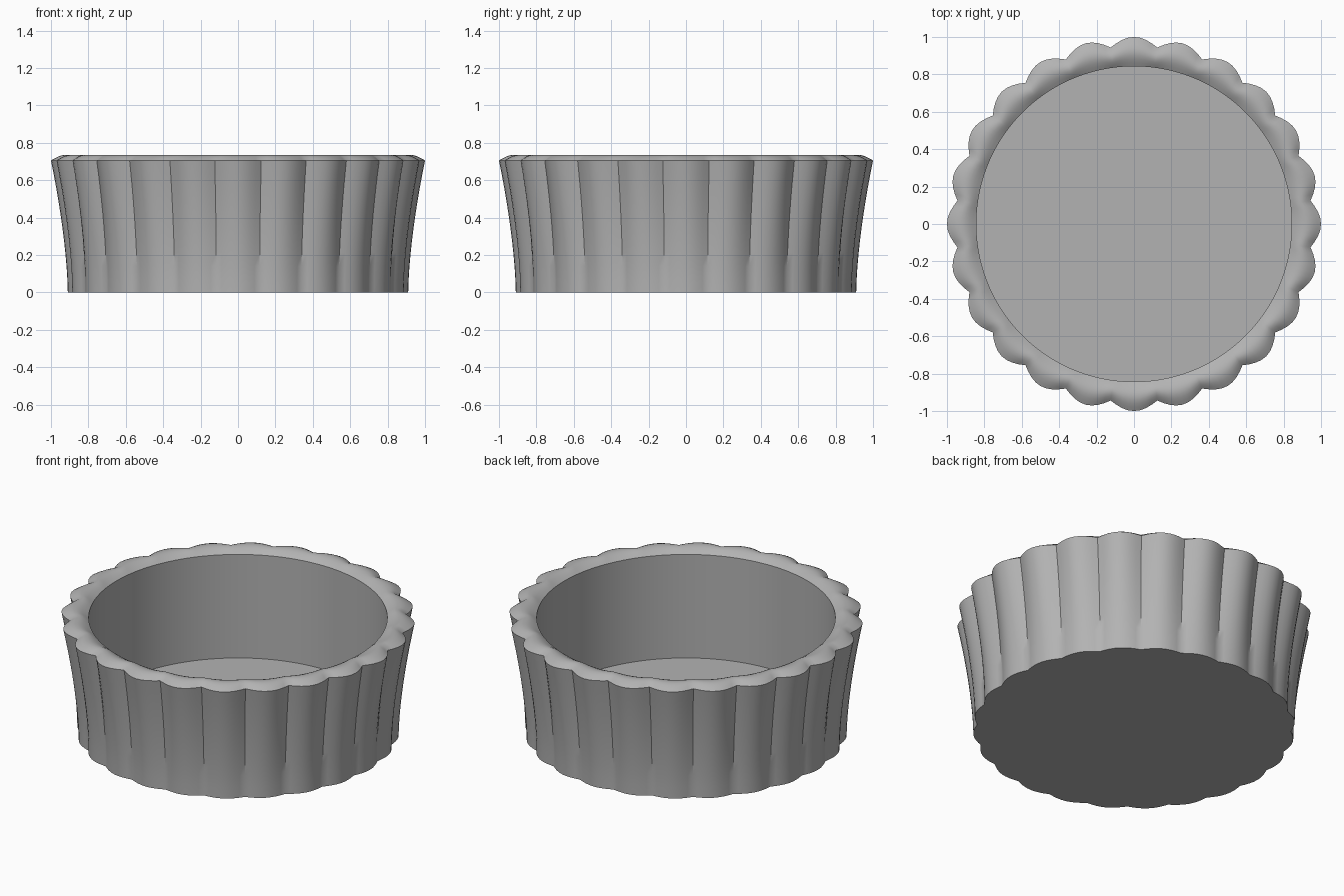
import bpy, bmesh
from math import sin, cos, pi, radians

old = bpy.data.objects.get("Cube")
if old:
    bpy.data.objects.remove(old, do_unlink=True)

LOBES, PER_LOBE = 24, 8
SEGMENTS = LOBES * PER_LOBE
EDGE_Z, CROWN, INNER_R, FLOOR_Z = 0.705, 0.03, 0.843, 0.06

# One plain grey for the whole dish
grey = bpy.data.materials.new("plain_grey")
grey.use_nodes = True
colour = (0.45, 0.45, 0.45, 1)
grey.diffuse_color = colour
grey.node_tree.nodes["Principled BSDF"].inputs["Base Color"].default_value = colour


def outer_radius(angle, t):
    """Fluted, flaring wall: t runs from 0 at the base to 1 at the rim edge."""
    peak = 0.91 + 0.09 * t ** 1.6
    depth = 0.024 + 0.024 * t
    return peak - depth * (1 - abs(cos(angle * LOBES / 2)))


def add_ring(bm, radius, height):
    ring = []
    for i in range(SEGMENTS):
        a = 2 * pi * i / SEGMENTS
        r = radius(a)
        ring.append(bm.verts.new((r * cos(a), r * sin(a), height)))
    return ring


bm = bmesh.new()
rings = []

# Outer wall
for k in range(11):
    t = k / 10
    rings.append(add_ring(bm, lambda a: outer_radius(a, t), EDGE_Z * t))

# Rounded rim, blending the flutes into a round opening
for k in range(1, 9):
    s = k / 8
    rings.append(add_ring(
        bm, lambda a: outer_radius(a, 1) * (1 - s) + INNER_R * s,
        EDGE_Z + CROWN * sin(pi * s)))

# Straight inner wall down to the floor
rings.append(add_ring(bm, lambda a: INNER_R, FLOOR_Z))

for low, high in zip(rings, rings[1:]):
    for i in range(SEGMENTS):
        j = (i + 1) % SEGMENTS
        bm.faces.new((low[i], low[j], high[j], high[i]))

# Base and inside floor
bm.faces.new(rings[0][::-1])
bm.faces.new(rings[-1])
bmesh.ops.recalc_face_normals(bm, faces=bm.faces)

mesh = bpy.data.meshes.new("fluted_dish")
bm.to_mesh(mesh)
bm.free()
mesh.materials.append(grey)
dish = bpy.data.objects.new("fluted_dish", mesh)
bpy.context.collection.objects.link(dish)

# Smooth shading that keeps the rim and floor edges crisp
bpy.context.view_layer.objects.active = dish
dish.select_set(True)
bpy.ops.object.shade_smooth_by_angle(angle=radians(40))
